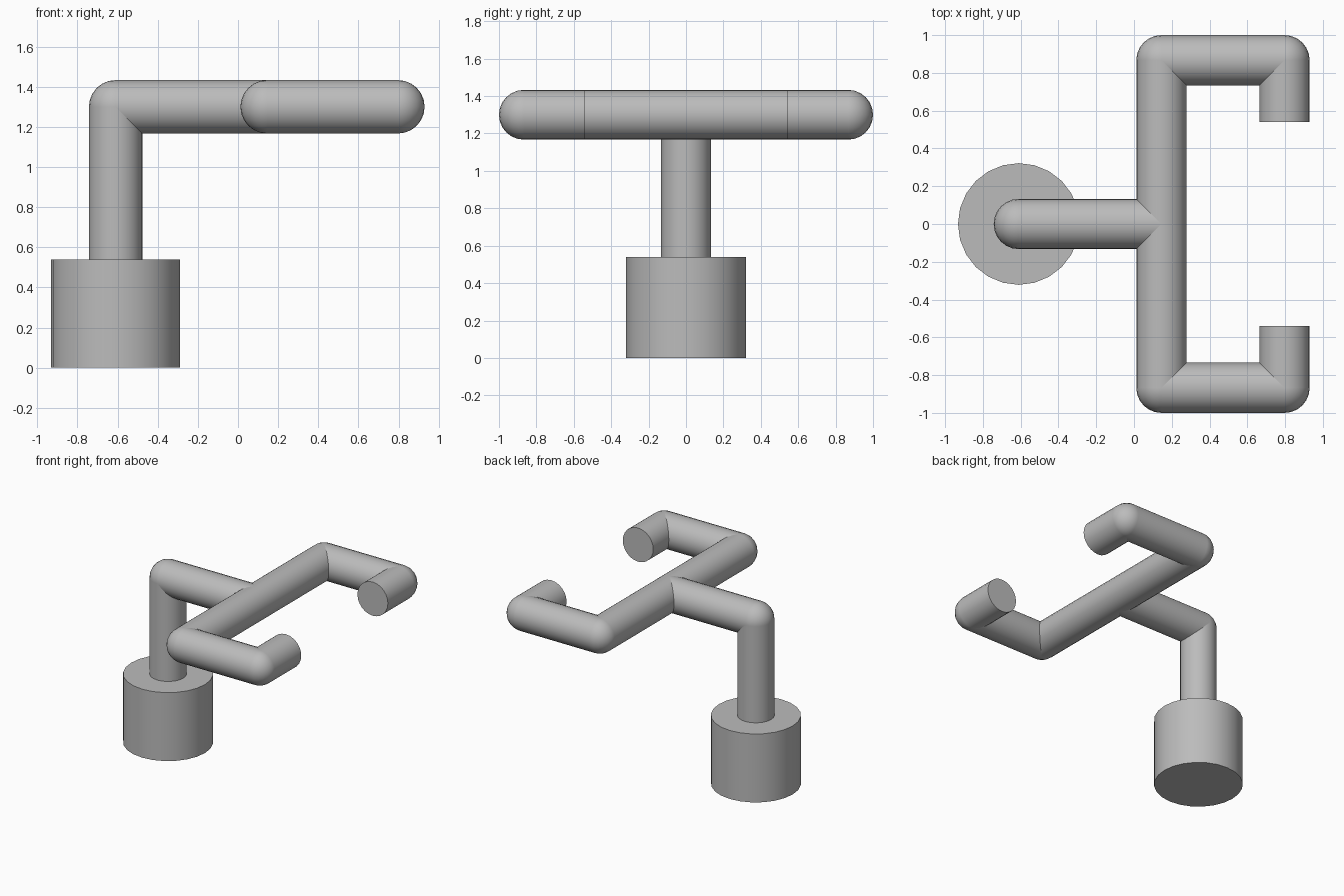
import bpy
from mathutils import Vector

cube = bpy.data.objects.get("Cube")
if cube:
    bpy.data.objects.remove(cube, do_unlink=True)

R = 0.133          # tube radius
Z = 1.30           # height of the tube centre lines
POST_X, BAR_X, TIP_X = -0.61, 0.145, 0.797
BAR_Y, HOOK_Y = 0.867, 0.54
BASE_R, BASE_H = 0.322, 0.54

grey = bpy.data.materials.new("plain grey")
grey.use_nodes = True
grey.diffuse_color = (0.5, 0.5, 0.5, 1)
grey.node_tree.nodes["Principled BSDF"].inputs["Base Color"].default_value = (0.5, 0.5, 0.5, 1)


def finish(name):
    obj = bpy.context.object
    obj.name = name
    obj.data.materials.append(grey)
    bpy.ops.object.shade_smooth_by_angle()
    return obj


def tube(name, start, end, radius=R, sides=24):
    a, b = Vector(start), Vector(end)
    turn = (b - a).to_track_quat('Z', 'Y').to_euler()
    bpy.ops.mesh.primitive_cylinder_add(vertices=sides, radius=radius, depth=(b - a).length,
                                        location=(a + b) / 2, rotation=turn)
    return finish(name)


def elbow(name, place):
    bpy.ops.mesh.primitive_uv_sphere_add(segments=24, ring_count=12, radius=R, location=place)
    return finish(name)


# Base, post and the arm reaching to the crossbar
tube("base", (POST_X, 0, 0), (POST_X, 0, BASE_H), BASE_R)
tube("post", (POST_X, 0, BASE_H), (POST_X, 0, Z))
elbow("post_elbow", (POST_X, 0, Z))
tube("arm", (POST_X, 0, Z), (BAR_X, 0, Z))
tube("crossbar", (BAR_X, -BAR_Y, Z), (BAR_X, BAR_Y, Z))

# Matching prongs with inward hooks at both ends of the crossbar
for side, s in (("front", -1), ("back", 1)):
    elbow(side + "_bar_elbow", (BAR_X, s * BAR_Y, Z))
    tube(side + "_prong", (BAR_X, s * BAR_Y, Z), (TIP_X, s * BAR_Y, Z))
    elbow(side + "_hook_elbow", (TIP_X, s * BAR_Y, Z))
    tube(side + "_hook", (TIP_X, s * BAR_Y, Z), (TIP_X, s * HOOK_Y, Z))
